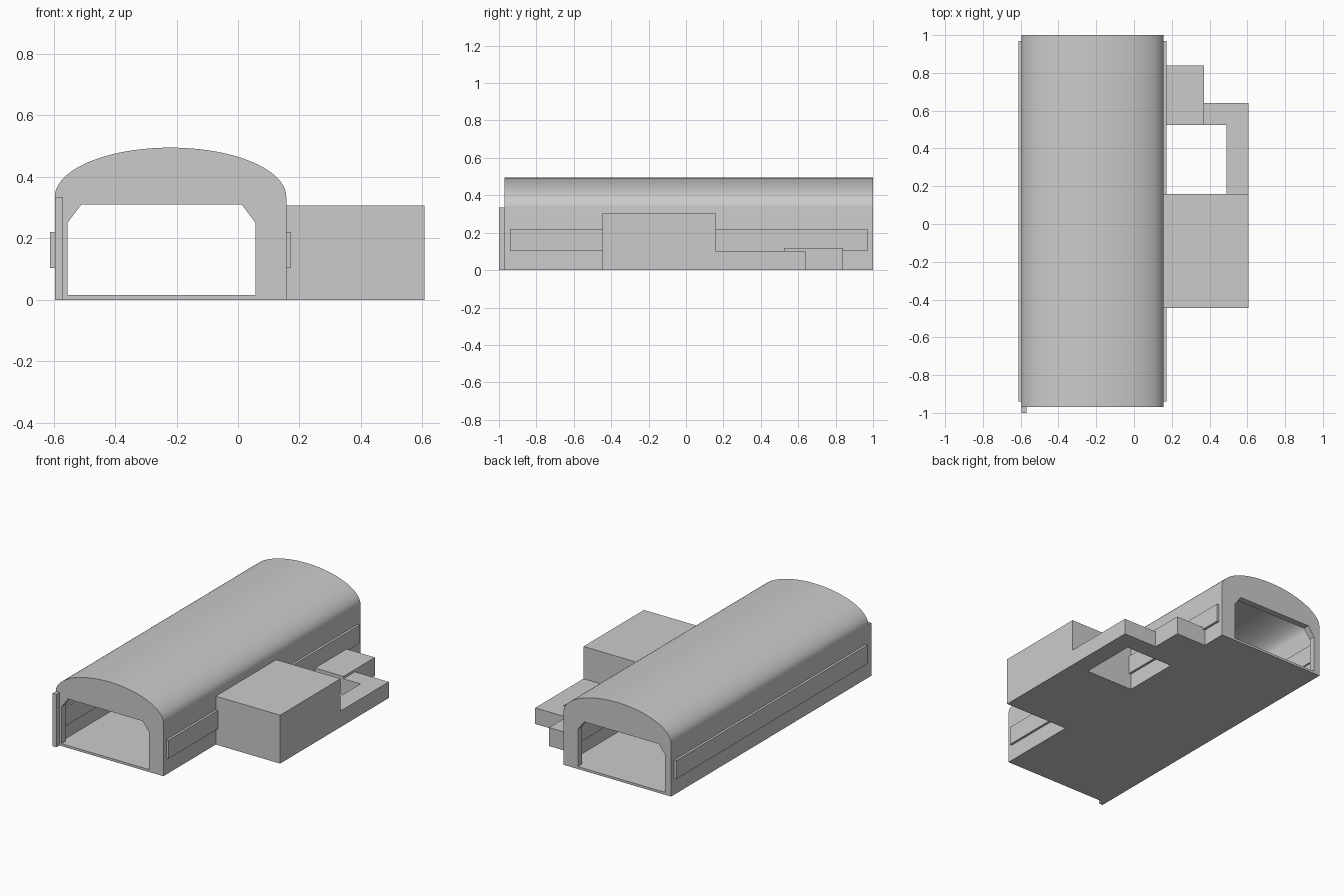
import bpy, bmesh, math

if "Cube" in bpy.data.objects:
    bpy.data.objects.remove(bpy.data.objects["Cube"])

X0, X1 = -0.596, 0.157        # hall side walls
Y0, Y1 = -0.97, 1.0           # hall ends
CX = (X0 + X1) / 2


def prism(name, pts, lo, hi, axis='Y'):
    """Extrude a 2D outline: (x, z) along Y or (x, y) along Z."""
    bm = bmesh.new()
    put = (lambda a, b, t: (a, t, b)) if axis == 'Y' else (lambda a, b, t: (a, b, t))
    face = bm.faces.new([bm.verts.new(put(a, b, lo)) for a, b in pts])
    ext = bmesh.ops.extrude_face_region(bm, geom=[face])
    verts = [g for g in ext['geom'] if isinstance(g, bmesh.types.BMVert)]
    bmesh.ops.translate(bm, verts=verts, vec=put(0, 0, hi - lo))
    bmesh.ops.recalc_face_normals(bm, faces=bm.faces)
    me = bpy.data.meshes.new(name)
    bm.to_mesh(me)
    bm.free()
    ob = bpy.data.objects.new(name, me)
    bpy.context.collection.objects.link(ob)
    return ob


def box(name, x, y, z):
    pts = [(x[0], y[0]), (x[1], y[0]), (x[1], y[1]), (x[0], y[1])]
    return prism(name, pts, z[0], z[1], 'Z')


def vault(half, base, spring, rise, n=48):
    """Straight walls topped by a half ellipse."""
    arc = [(CX + half * math.cos(math.pi * i / n),
            spring + rise * math.sin(math.pi * i / n)) for i in range(n + 1)]
    return [(CX - half, base), (CX + half, base)] + arc


# hall: vaulted shell, hollow, with a chamfered doorway through both ends
W = (X1 - X0) / 2
hall = prism("hall_shell", vault(W, 0, 0.335, 0.16), Y0, Y1)
cavity = prism("hall_cavity_cutter", vault(W - 0.02, 0.015, 0.335, 0.14), Y0 + 0.04, Y1 - 0.04)
door = [(-0.555, 0.015), (0.057, 0.015), (0.057, 0.25), (0.012, 0.31), (-0.51, 0.31), (-0.555, 0.25)]
doorway = prism("doorway_cutter", door, Y0 - 0.1, Y1 + 0.1)

for cutter in (cavity, doorway):
    mod = hall.modifiers.new(cutter.name, 'BOOLEAN')
    mod.operation, mod.solver, mod.object = 'DIFFERENCE', 'EXACT', cutter
bpy.context.view_layer.objects.active = hall
hall.select_set(True)
for mod in list(hall.modifiers):
    bpy.ops.object.modifier_apply(modifier=mod.name)
for cutter in (cavity, doorway):
    bpy.data.objects.remove(cutter)
bpy.ops.object.shade_smooth_by_angle(angle=math.radians(30))

# long window strips passing through both side walls
for side, wall, s in (("left", X0, 1), ("right", X1, -1)):
    xs = sorted((wall - s * 0.015, wall + s * 0.03))
    box(side + "_window_strip", xs, (-0.94, 0.97), (0.103, 0.22))

# folded door leaf at the front corner
box("door_leaf", (X0, X0 + 0.026), (-1.0, Y0), (0, 0.335))

# side annex and the low rooms around the open courtyard
box("annex_block", (X1, 0.607), (-0.446, 0.158), (0, 0.306))
box("rear_room", (X1, 0.37), (0.525, 0.84), (0, 0.117))
corridor = [(0.49, 0.158), (0.607, 0.158), (0.607, 0.64), (0.37, 0.64), (0.37, 0.525), (0.49, 0.525)]
prism("low_corridor", corridor, 0, 0.102, 'Z')
